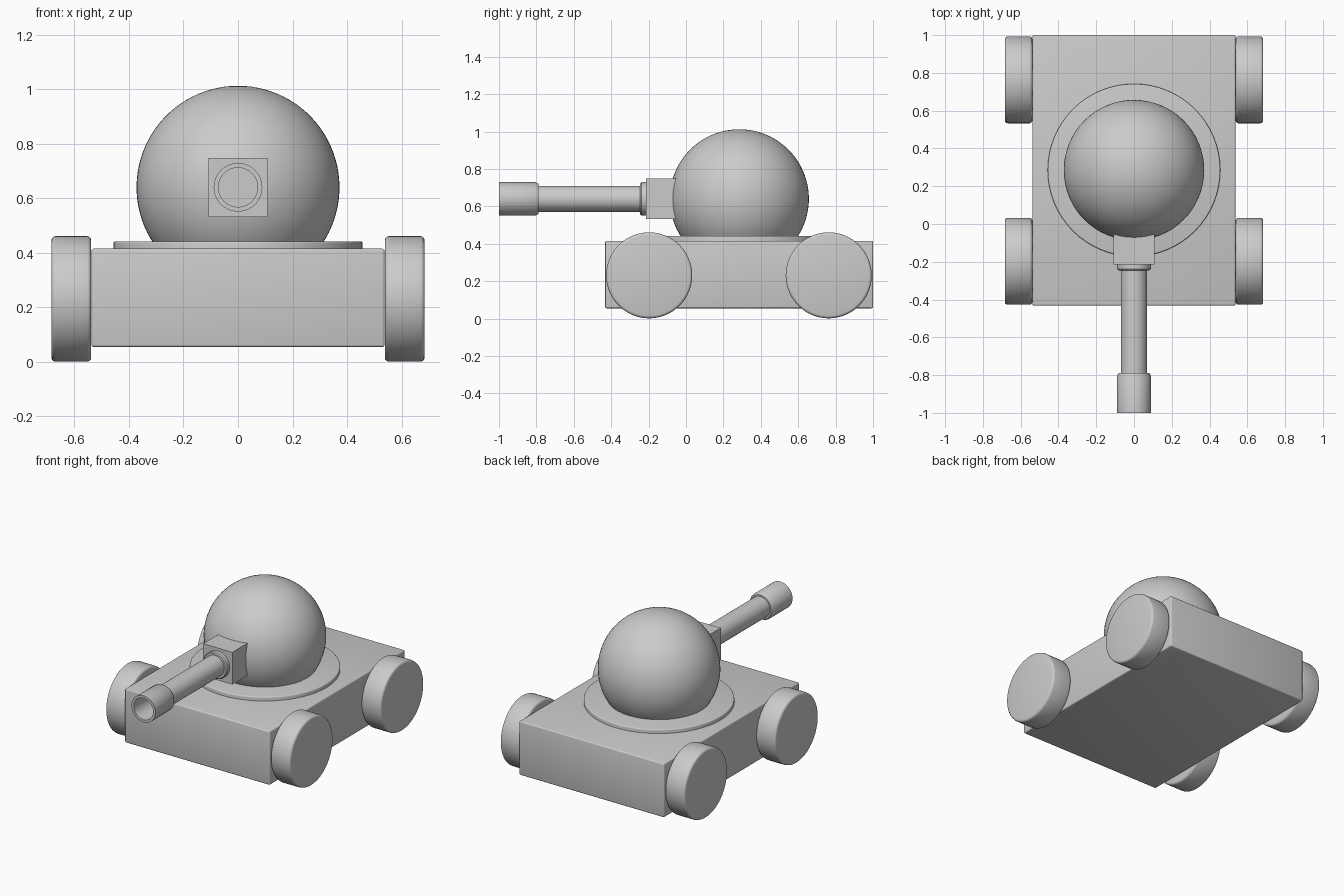
import bpy, bmesh, math
from mathutils import Matrix

if "Cube" in bpy.data.objects:
    bpy.data.objects.remove(bpy.data.objects["Cube"])


def make_object(name, bm, location=(0, 0, 0)):
    bmesh.ops.recalc_face_normals(bm, faces=bm.faces)
    mesh = bpy.data.meshes.new(name)
    bm.to_mesh(mesh)
    bm.free()
    obj = bpy.data.objects.new(name, mesh)
    obj.location = location
    bpy.context.collection.objects.link(obj)
    bpy.ops.object.select_all(action='DESELECT')
    obj.select_set(True)
    bpy.context.view_layer.objects.active = obj
    bpy.ops.object.shade_smooth_by_angle(angle=math.radians(35))
    return obj


def box(name, low, high, bevel=0.0):
    bm = bmesh.new()
    bmesh.ops.create_cube(bm, size=1)
    size = [b - a for a, b in zip(low, high)]
    bmesh.ops.scale(bm, vec=size, verts=bm.verts)
    if bevel:
        bmesh.ops.bevel(bm, geom=bm.edges[:], offset=bevel, segments=3,
                        profile=0.5, affect='EDGES')
    return make_object(name, bm, [(a + b) / 2 for a, b in zip(low, high)])


def lathe(name, profile, location, rotation=None, steps=64):
    """Spin (radius, height) points around z, then turn the axis."""
    bm = bmesh.new()
    verts = [bm.verts.new((r, 0, h)) for r, h in profile]
    edges = [bm.edges.new(pair) for pair in zip(verts, verts[1:])]
    bmesh.ops.spin(bm, geom=verts + edges, cent=(0, 0, 0), axis=(0, 0, 1),
                   angle=math.tau, steps=steps)
    bmesh.ops.remove_doubles(bm, verts=bm.verts, dist=1e-5)
    if rotation:
        bmesh.ops.transform(bm, matrix=rotation, verts=bm.verts)
    return make_object(name, bm, location)


def rounded(r, h, edge):
    """Quarter-round corner ending a disc of radius r at height h."""
    angles = [math.radians(a) for a in (0, 30, 60, 90)]
    return [(r - edge + edge * math.cos(a), h - edge + edge * math.sin(a)) for a in angles]


TURRET_Y = 0.285
GUN_Z = 0.64

# Hull
box("hull", (-0.537, -0.432, 0.055), (0.537, 1.0, 0.415), 0.008)

# Wheels
half, radius = 0.073, 0.23
top = rounded(radius, half, 0.015)
wheel_profile = [(0, -half)] + [(r, -h) for r, h in reversed(top)] + top + [(0, half)]
for side, label in ((1, "right"), (-1, "left")):
    for y, end in ((-0.197, "front"), (0.763, "rear")):
        lathe(f"wheel_{end}_{label}", wheel_profile, (side * 0.611, y, 0.231),
              Matrix.Rotation(math.pi / 2, 4, 'Y'))

# Turret ring
lathe("turret_ring", [(0, -0.01)] + [(0.457, -0.01)] + rounded(0.457, 0.028, 0.007)
      + [(0, 0.028)], (0, TURRET_Y, 0.414))

# Turret dome, cut flat where it sits on the ring
R, cut = 0.372, -0.21
start = math.asin(cut / R)
dome = [(0, cut)]
for i in range(33):
    a = start + (math.pi / 2 - start) * i / 32
    dome.append((R * math.cos(a) if i < 32 else 0, R * math.sin(a)))
lathe("turret_dome", dome, (0, TURRET_Y, GUN_Z))

# Gun mount block
box("gun_mount", (-0.108, -0.214, GUN_Z - 0.108), (0.108, 0.05, GUN_Z + 0.108))

# Gun barrel with collar and hollow muzzle, measured forward along -y
barrel = [(0, 0.2), (0.089, 0.2), (0.089, 0.238), (0.083, 0.245), (0.07, 0.245),
          (0.07, 0.788), (0.08, 0.788), (0.089, 0.803), (0.089, 1.0),
          (0.072, 1.0), (0.072, 0.81), (0, 0.81)]
lathe("gun_barrel", barrel, (0, 0, GUN_Z), Matrix.Rotation(math.pi / 2, 4, 'X'))
